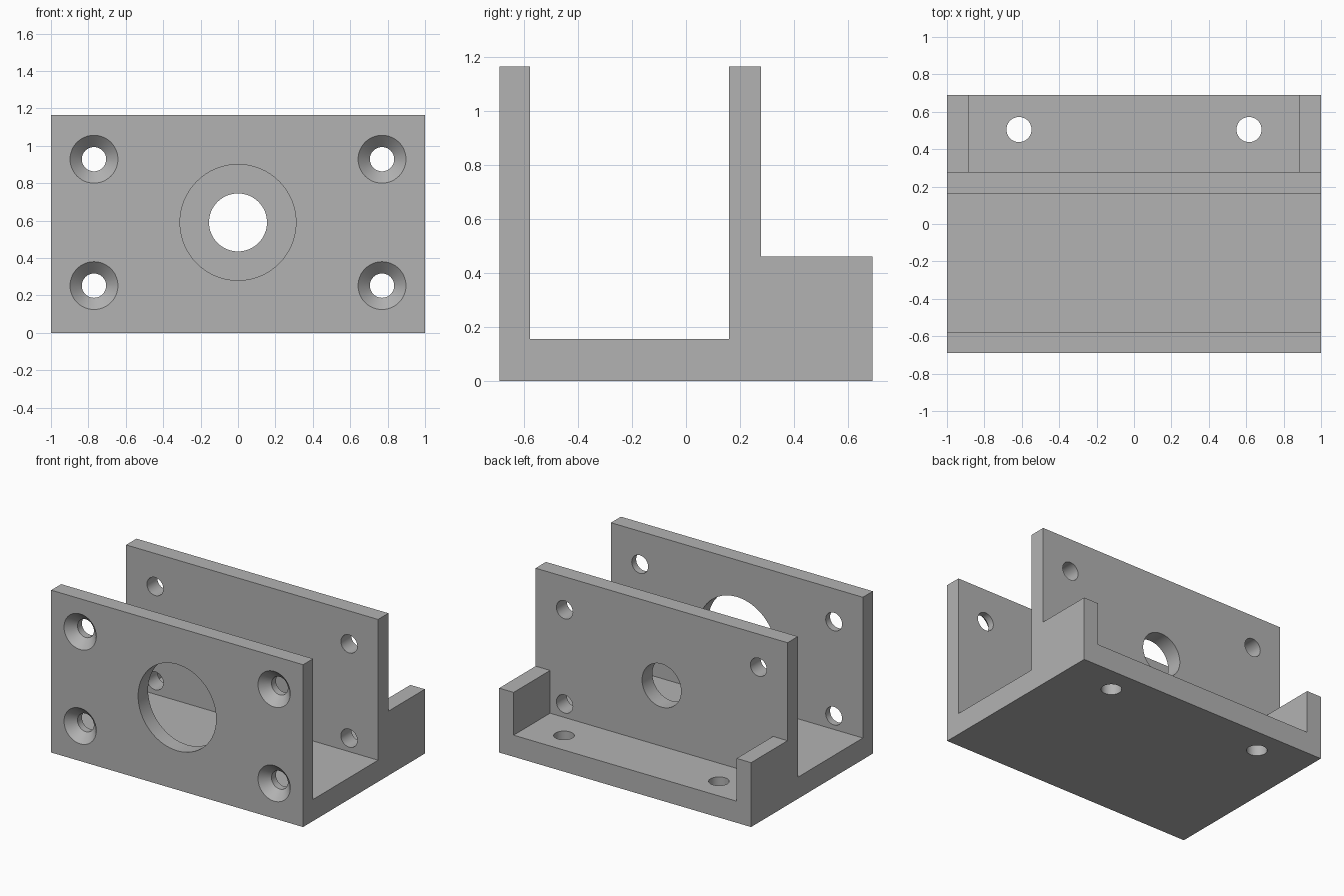
import bpy
import bmesh
import math
from mathutils import Matrix

if "Cube" in bpy.data.objects:
    bpy.data.objects.remove(bpy.data.objects["Cube"], do_unlink=True)

# Main sizes
HALF_X, HALF_Y = 1.0, 0.69
FLOOR, EAR_TOP, WALL_TOP = 0.155, 0.462, 1.165
FRONT_INNER, BACK_INNER, BACK_OUTER = -0.577, 0.16, 0.277
EAR_INNER = 0.885

grey = bpy.data.materials.new("plain_grey")
grey.use_nodes = True
color = (0.45, 0.45, 0.45, 1.0)
grey.diffuse_color = color
grey.node_tree.nodes["Principled BSDF"].inputs["Base Color"].default_value = color


def make_object(name, bm):
    bmesh.ops.recalc_face_normals(bm, faces=bm.faces)
    mesh = bpy.data.meshes.new(name)
    bm.to_mesh(mesh)
    bm.free()
    mesh.materials.append(grey)
    obj = bpy.data.objects.new(name, mesh)
    bpy.context.collection.objects.link(obj)
    return obj


def extrude_x(name, outline, half):
    """Extrude a (y, z) outline across the width."""
    bm = bmesh.new()
    face = bm.faces.new([bm.verts.new((-half, y, z)) for y, z in outline])
    result = bmesh.ops.extrude_face_region(bm, geom=[face])
    verts = [v for v in result["geom"] if isinstance(v, bmesh.types.BMVert)]
    bmesh.ops.translate(bm, verts=verts, vec=(2 * half, 0, 0))
    return make_object(name, bm)


def add_lathe(bm, profile, matrix, sides=64):
    """Closed round solid from (radius, height) pairs."""
    rings = []
    for radius, height in profile:
        ring = bmesh.ops.create_circle(bm, segments=sides, radius=radius,
                                       matrix=matrix @ Matrix.Translation((0, 0, height)))
        rings.append(ring["verts"])
    for low, high in zip(rings, rings[1:]):
        for i in range(sides):
            j = (i + 1) % sides
            bm.faces.new((low[i], low[j], high[j], high[i]))
    bm.faces.new(rings[0])
    bm.faces.new(rings[-1])


def cut(target, cutter):
    cutter.hide_render = True
    mod = target.modifiers.new("cut", "BOOLEAN")
    mod.operation = "DIFFERENCE"
    mod.solver = "EXACT"
    mod.object = cutter
    bpy.context.view_layer.objects.active = target
    bpy.ops.object.modifier_apply(modifier=mod.name)
    bpy.data.objects.remove(cutter, do_unlink=True)


# Bracket body: front plate, channel floor, back plate and rear step
bracket = extrude_x("bracket", [
    (-HALF_Y, 0), (HALF_Y, 0), (HALF_Y, EAR_TOP), (BACK_OUTER, EAR_TOP),
    (BACK_OUTER, WALL_TOP), (BACK_INNER, WALL_TOP), (BACK_INNER, FLOOR),
    (FRONT_INNER, FLOOR), (FRONT_INNER, WALL_TOP), (-HALF_Y, WALL_TOP)], HALF_X)

# Rear pocket that leaves an ear at each end
cut(bracket, extrude_x("pocket_cutter", [
    (BACK_OUTER, FLOOR), (0.8, FLOOR), (0.8, 0.6), (BACK_OUTER, 0.6)], EAR_INNER))

# Round holes through the plates and the rear floor
holes = bmesh.new()
along_y = Matrix.Rotation(-math.pi / 2, 4, "X")
add_lathe(holes, [(0.31, -0.8), (0.31, -0.2), (0.155, -0.2), (0.155, 0.4)],
          Matrix.Translation((0, 0, 0.59)) @ along_y)
for side in (-1, 1):
    for z in (0.252, 0.928):
        add_lathe(holes, [(0.148, -0.71), (0.065, -0.627), (0.065, 0.4)],
                  Matrix.Translation((side * 0.77, 0, z)) @ along_y, 48)
    add_lathe(holes, [(0.067, -0.1), (0.067, 0.3)],
              Matrix.Translation((side * 0.615, 0.505, 0)), 48)
cut(bracket, make_object("hole_cutter", holes))

# Smooth hole walls, sharp edges elsewhere
bpy.ops.object.select_all(action="DESELECT")
bracket.select_set(True)
bpy.context.view_layer.objects.active = bracket
bpy.ops.object.shade_smooth_by_angle(angle=math.radians(30))
